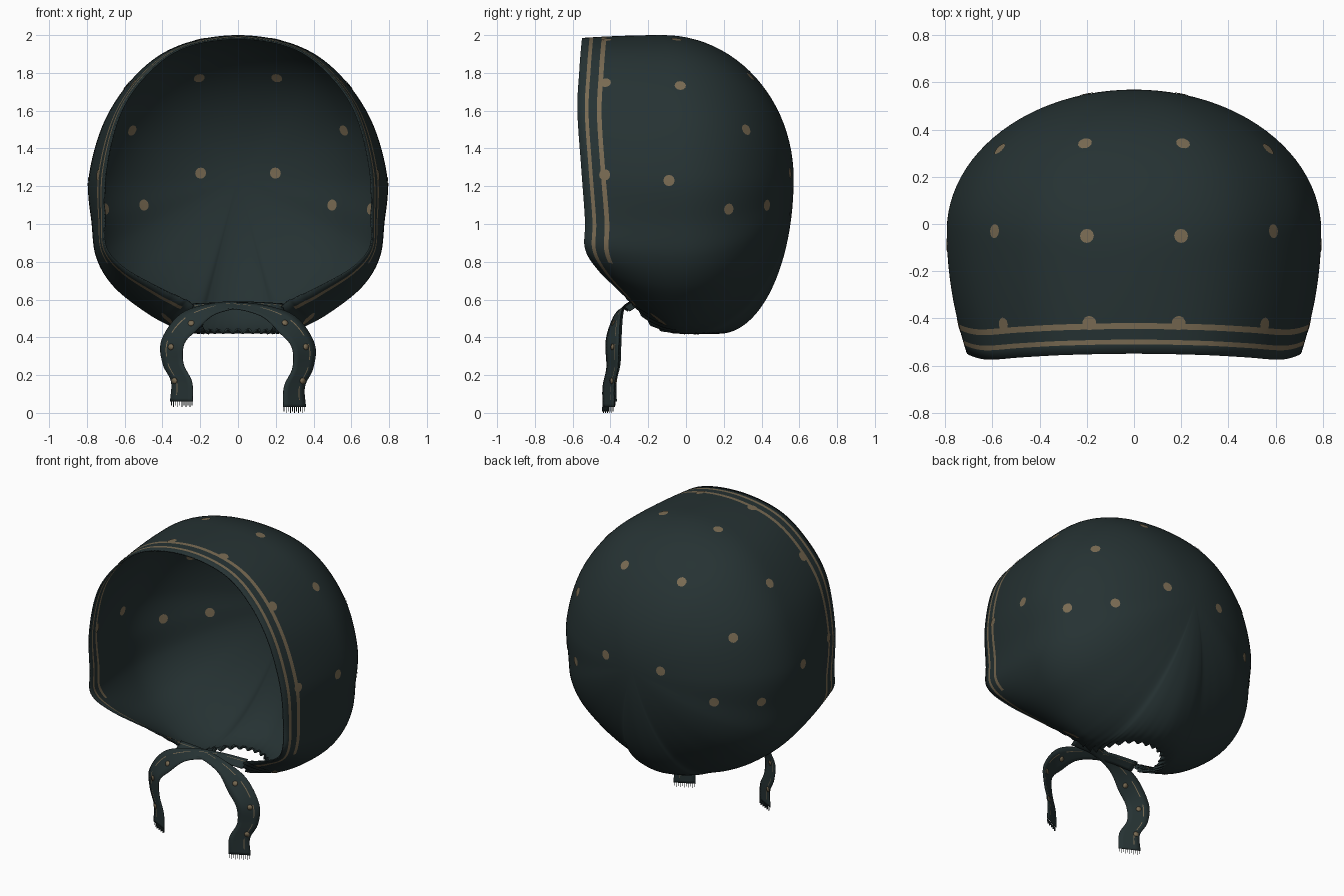
import bpy, bmesh, math
from mathutils import Vector
from mathutils.bvhtree import BVHTree

if "Cube" in bpy.data.objects:
    bpy.data.objects.remove(bpy.data.objects["Cube"], do_unlink=True)


def make_material(name, rgb):
    mat = bpy.data.materials.new(name)
    mat.use_nodes = True
    mat.diffuse_color = (*rgb, 1)
    mat.node_tree.nodes["Principled BSDF"].inputs["Base Color"].default_value = (*rgb, 1)
    return mat


MATERIALS = [make_material("dark teal cloth", (0.019, 0.032, 0.033)),
             make_material("tan print", (0.19, 0.145, 0.085))]
CLOTH, PRINT = 0, 1


def finish(bm, name, thickness=0):
    mesh = bpy.data.meshes.new(name)
    bm.to_mesh(mesh)
    obj = bpy.data.objects.new(name, mesh)
    bpy.context.collection.objects.link(obj)
    for mat in MATERIALS:
        mesh.materials.append(mat)
    bpy.ops.object.select_all(action='DESELECT')
    obj.select_set(True)
    bpy.context.view_layer.objects.active = obj
    bpy.ops.object.shade_smooth_by_angle(angle=math.radians(50))
    if thickness:
        solid = obj.modifiers.new("cloth thickness", 'SOLIDIFY')
        solid.thickness = thickness
        solid.offset = -1
    return obj


def spline(points, u):
    """Catmull-Rom through points; u counts segments from the second point."""
    i = min(int(u), len(points) - 4)
    f = u - i
    a, b, c, d = points[i:i + 4]
    return 0.5 * (2 * b + (c - a) * f + (2 * a - 5 * b + 4 * c - d) * f ** 2
                  + (3 * b - a - 3 * c + d) * f ** 3)


def grid_faces(bm, rows, flip, rule):
    for i in range(len(rows) - 1):
        for j in range(len(rows[0]) - 1):
            quad = [rows[i][j], rows[i + 1][j], rows[i + 1][j + 1], rows[i][j + 1]]
            face = bm.faces.new(quad[::-1] if flip else quad)
            face.material_index = rule(i, j)


# Hood: widest line and open edge, listed from crown to nape for one side
widest = [(0, -.12, 2), (.30, -.10, 1.95), (.52, -.07, 1.81), (.70, -.04, 1.56),
          (.79, -.03, 1.25), (.775, -.03, 1), (.75, -.03, .82), (.66, -.03, .67),
          (.50, -.03, .54), (.36, -.03, .46), (.25, 0, .425), (.2, .07, .42),
          (.12, .14, .42), (0, .18, .42)]
edge = [(0, -.55, 1.985), (.28, -.555, 1.94), (.47, -.565, 1.81), (.62, -.575, 1.6),
        (.70, -.555, 1.3), (.71, -.535, 1.02), (.70, -.535, .87), (.60, -.47, .76),
        (.40, -.36, .65), (.24, -.28, .57), (.19, -.17, .46), (.19, -.03, .43),
        (.12, .1, .43), (0, .14, .43)]


def with_mirrored_ends(points):
    flip = lambda p: Vector((-p[0], p[1], p[2]))
    return [flip(points[1])] + [Vector(p) for p in points] + [flip(points[-2])]


WIDEST, EDGE = with_mirrored_ends(widest), with_mirrored_ends(edge)
POLE = Vector((0, .57, 1.24))
BACK, FRONT, STEPS = 24, 8, 12
LAST = len(widest) - 1
BANDS = [.13, .105, .06, .04, 0]   # distances of the trim lines from the open edge


def hood_line(u):
    """Points from the back pole, round the widest line, to the open edge."""
    o, r = spline(WIDEST, u), spline(EDGE, u)
    centre = Vector((0, o.y, POLE.z))
    line = []
    for k in range(BACK):
        a = math.pi / 2 * k / BACK
        line.append(centre + (o - centre) * math.sin(a) + (POLE - centre) * math.cos(a))
    length = (r - o).length
    scale = min(1, length / .3)
    start = 1 - BANDS[0] * scale / length
    stops = [start * k / FRONT for k in range(FRONT)]
    stops += [1 - d * scale / length for d in BANDS]
    for v in stops:
        p = o + (r - o) * v * v
        p.y = o.y + (r.y - o.y) * v
        line.append(p)
    # gathers round the neck
    amount = max(0, min(1, (u - 8) / 2))
    wave = math.cos((LAST - u) * 15)
    for k, p in enumerate(line):
        w = amount * (k / (len(line) - 1)) ** 6
        p.z += .014 * wave * w
        p.x *= 1 + .05 * wave * w
    return line


def hood_rule(i, j):
    u, band = i / STEPS, j - BACK - FRONT
    return PRINT if (band == 0 and u < 6.4) or (band == 2 and u < 8.8) else CLOTH


hood = bmesh.new()
for side in (1, -1):
    rows = [[hood.verts.new((p.x * side, p.y, p.z)) for p in hood_line(i / STEPS)]
            for i in range(LAST * STEPS + 1)]
    grid_faces(hood, rows, side > 0, hood_rule)
bmesh.ops.remove_doubles(hood, verts=hood.verts, dist=.0005)
bmesh.ops.dissolve_degenerate(hood, edges=hood.edges, dist=.0001)
hood.normal_update()
top_face = max(hood.faces, key=lambda f: f.calc_center_median().z)
if top_face.normal.z < 0:
    bmesh.ops.reverse_faces(hood, faces=hood.faces)
hood.normal_update()
finish(hood, "hood", .008)


def add_dot(bm, tree, where, offsets, radius, stretch=1):
    """Printed spot wrapped on the surface, on both faces of the cloth."""
    spot, normal, *_ = tree.find_nearest(Vector(where))
    across = normal.cross(Vector((0, 0, 1)))
    across = across.normalized() if across.length > .1 else Vector((1, 0, 0))
    up = across.cross(normal) * stretch
    for off in offsets:
        def lay(p):
            q, n, *_ = tree.find_nearest(p)
            return bm.verts.new(q + n * off)
        mid = lay(spot)
        ring = [lay(spot + (across * math.cos(a) + up * math.sin(a)) * radius)
                for a in (math.tau * k / 12 for k in range(12))]
        for k in range(12):
            tri = [mid, ring[k], ring[(k + 1) % 12]]
            bm.faces.new(tri).material_index = PRINT


# Printed spots on the hood
hood_tree = BVHTree.FromBMesh(hood)
dots = bmesh.new()
for x, y, z in [(.2, .55, 1.27), (.21, .35, 1.79), (.57, .32, 1.5), (.5, .42, 1.1),
                (.7, .22, 1.08), (.2, -.05, 1.98), (.6, -.03, 1.74), (.79, -.09, 1.23),
                (.74, -.43, 1.26), (.58, -.43, 1.77), (.19, -.42, 1.98)]:
    for side in (1, -1):
        add_dot(dots, hood_tree, (x * side, y, z), (.003, -.011), .03)
for side in (1, -1):
    add_dot(dots, hood_tree, (.36 * side, -.13, .53), (.003, -.011), .018, 3.5)
finish(dots, "hood_spots")

# Ties: centre line and half width of the ribbon that ends on the left
path = [(-.24, -.27, .56), (-.05, -.3, .57), (.12, -.34, .545), (.26, -.37, .47),
        (.345, -.38, .36), (.345, -.38, .24), (.3, -.4, .14), (.3, -.4, .03)]
half = [(0, .03, .02), (0, .03, .015), (0, .03, .03), (.04, .035, .045),
        (.06, .035, .01), (.055, .03, 0), (.055, .03, 0), (.06, .03, 0)]


def with_ends(points):
    pts = [Vector(p) for p in points]
    return [2 * pts[0] - pts[1]] + pts + [2 * pts[-1] - pts[-2]]


PATH, HALF = with_ends(path), with_ends(half)
COLUMNS = [-1, -.5, 0, .42, .5, 1]


def make_tie(name, side, lift):
    bm = bmesh.new()
    count = (len(path) - 1) * 6
    rows = []
    for i in range(count + 1):
        u = i / 6
        c, h = spline(PATH, u), spline(HALF, u)
        c.z += lift * i / count
        c.y -= .012 if side > 0 else 0
        rows.append([bm.verts.new(((c.x + h.x * s) * side, c.y + h.y * s, c.z + h.z * s))
                     for s in COLUMNS])
    grid_faces(bm, rows, side < 0, lambda i, j: PRINT if j == 3 and i % 6 < 4 else CLOTH)
    bm.normal_update()
    tree = BVHTree.FromBMesh(bm)
    for x, z in [(.25, .48), (.36, .35), (.34, .17)]:
        add_dot(bm, tree, (x * side, -.39, z), (.002, -.006), .016)
    # frayed threads on the cut end
    a, b = rows[-1][0].co.copy(), rows[-1][-1].co.copy()
    for k in range(11):
        p = a.lerp(b, (k + .2) / 11)
        q = a.lerp(b, (k + .45) / 11)
        drop = Vector((0, 0, -.03 if k % 2 else -.022))
        bm.faces.new([bm.verts.new(v) for v in (p, q, q + drop, p + drop)])
    finish(bm, name, .004)


make_tie("left_tie", 1, 0)
make_tie("right_tie", -1, .03)
